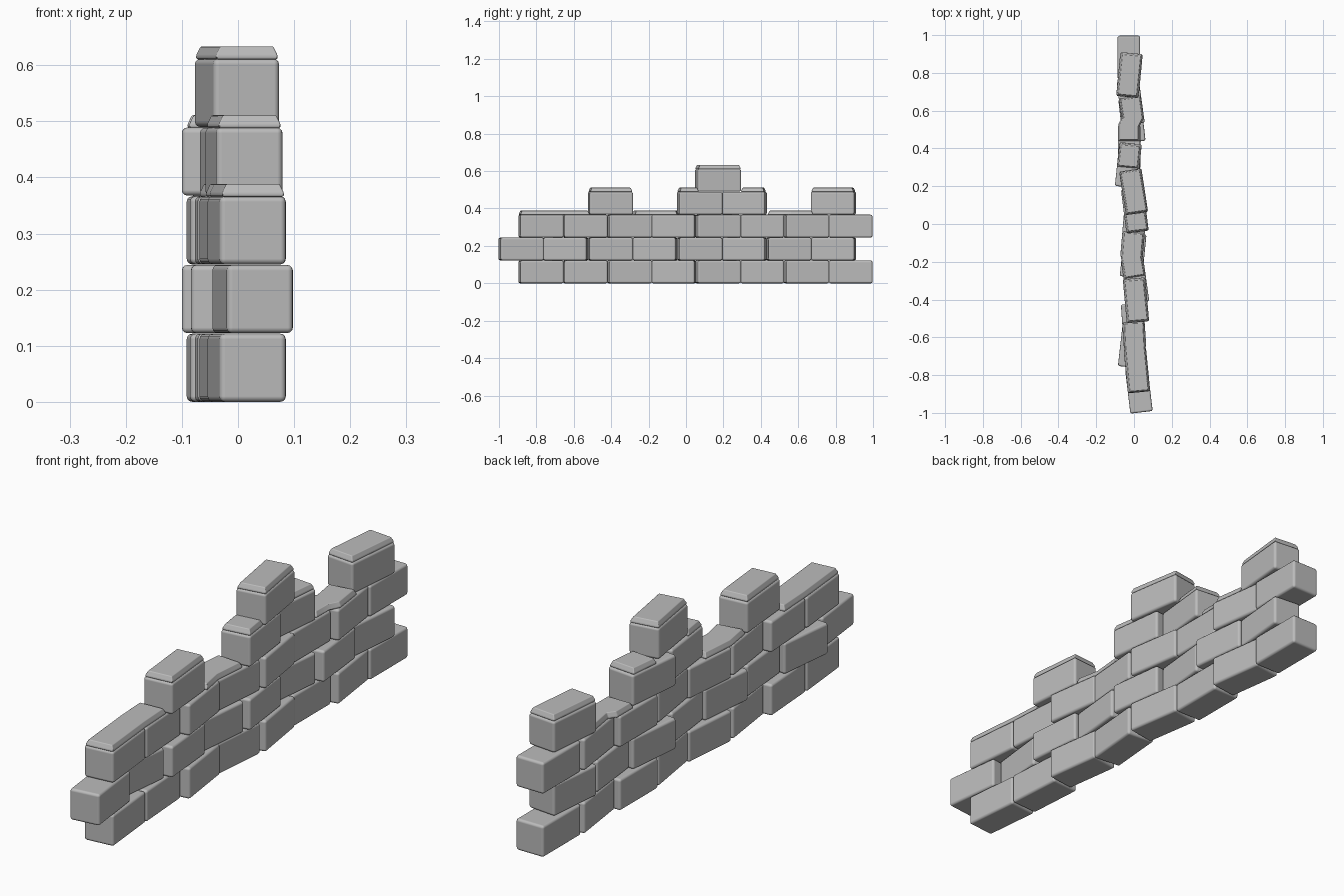
import bpy, bmesh, math

old = bpy.data.objects.get("Cube")
if old:
    bpy.data.objects.remove(old)

stone = bpy.data.materials.new("grey stone")
stone.use_nodes = True
GREY = (0.5, 0.5, 0.5, 1)
stone.diffuse_color = GREY
stone.node_tree.nodes["Principled BSDF"].inputs["Base Color"].default_value = GREY

WIDTH, LENGTH, HEIGHT, RISE = 0.119, 0.233, 0.1215, 0.1225


def finish(name, bm, bevel):
    bmesh.ops.recalc_face_normals(bm, faces=bm.faces)
    mesh = bpy.data.meshes.new(name)
    bm.to_mesh(mesh)
    bm.free()
    mesh.materials.append(stone)
    obj = bpy.data.objects.new(name, mesh)
    bpy.context.collection.objects.link(obj)
    mod = obj.modifiers.new("rounded edges", 'BEVEL')
    mod.width, mod.segments, mod.limit_method = bevel, 3, 'ANGLE'
    mod.harden_normals = True
    mesh.shade_smooth()
    return obj


def brick(name, y, row, x_front, x_back):
    """One stone block, turned so its ends meet the given x offsets."""
    bm = bmesh.new()
    bmesh.ops.create_cube(bm, size=1)
    bmesh.ops.scale(bm, vec=(WIDTH, LENGTH, HEIGHT), verts=bm.verts)
    obj = finish(name, bm, 0.01)
    obj.location = ((x_front + x_back) / 2, y, row * RISE + HEIGHT / 2)
    obj.rotation_euler.z = math.atan2(x_front - x_back, LENGTH)


def cap(name, row, path):
    """Thin tapered slab following the centre line of the blocks below."""
    bm = bmesh.new()
    z = (row + 1) * RISE - 0.002
    last = len(path) - 1
    rings = []
    for dz, inset in ((0, 0.005), (0.006, 0.004), (0.023, 0.012)):
        left, right = [], []
        for i, (y, x) in enumerate(path):
            yy = y + inset * ((i == 0) - (i == last))
            # Square the ends off to the local direction of the path
            a, b = path[max(i - 1, 0)], path[min(i + 1, last)]
            slope = (a[1] - b[1]) / (b[0] - a[0])
            half = WIDTH / 2 - inset
            left.append(bm.verts.new((x - half, yy - half * slope, z + dz)))
            right.append(bm.verts.new((x + half, yy + half * slope, z + dz)))
        rings.append((left, right))
    for (l0, r0), (l1, r1) in zip(rings, rings[1:]):
        loop0, loop1 = l0 + r0[::-1], l1 + r1[::-1]
        n = len(loop0)
        for i in range(n):
            j = (i + 1) % n
            bm.faces.new((loop0[i], loop0[j], loop1[j], loop1[i]))
    for left, right in (rings[0], rings[-1]):
        for i in range(last):
            bm.faces.new((left[i], left[i + 1], right[i + 1], right[i]))
    finish(name, bm, 0.004)


# Sideways offset of each block's front and back end, in the two course patterns
COURSE_A = [(.027, .004), (.006, -.01), (.022, -.01), (-.014, .006),
            (.016, -.02), (-.026, -.026), (-.002, -.034), (-.027, -.027)]
COURSE_B = [(.04, .012), (-.026, 0), (.021, 0), (-.016, .007),
            (.019, -.01), (-.042, -.018), (.002, -.024), (-.035, -.013)]

# Which blocks stand in each course, from the ground up
COURSES = [range(8), range(8), range(8), (2, 4, 5, 7), (4,)]
for row, blocks in enumerate(COURSES):
    odd = row % 2
    offsets = COURSE_B if odd else COURSE_A
    start, step = (-0.881, 0.2385) if odd else (-0.775, 0.2365)
    for i in blocks:
        brick(f"course_{row + 1}_block_{i + 1}", start + step * i, row, *offsets[i])

# Capping slabs on every exposed top
cap("low_cap_front", 2, [(-.893, .027), (-.655, .005), (-.515, -.002)])
cap("low_cap_middle", 2, [(-.285, .004), (-.18, -.013), (-.04, -.002)])
cap("low_cap_back", 2, [(.435, -.026), (.525, -.026), (.56, -.005), (.675, -.021)])
cap("merlon_cap_front", 3, [(-.52, .021), (-.288, 0)])
cap("step_cap_front", 3, [(-.043, .019), (.065, .006)])
cap("step_cap_back", 3, [(.295, -.032), (.426, -.02)])
cap("merlon_cap_back", 3, [(.672, -.035), (.904, -.013)])
cap("top_cap", 4, [(.055, .016), (.288, -.02)])
